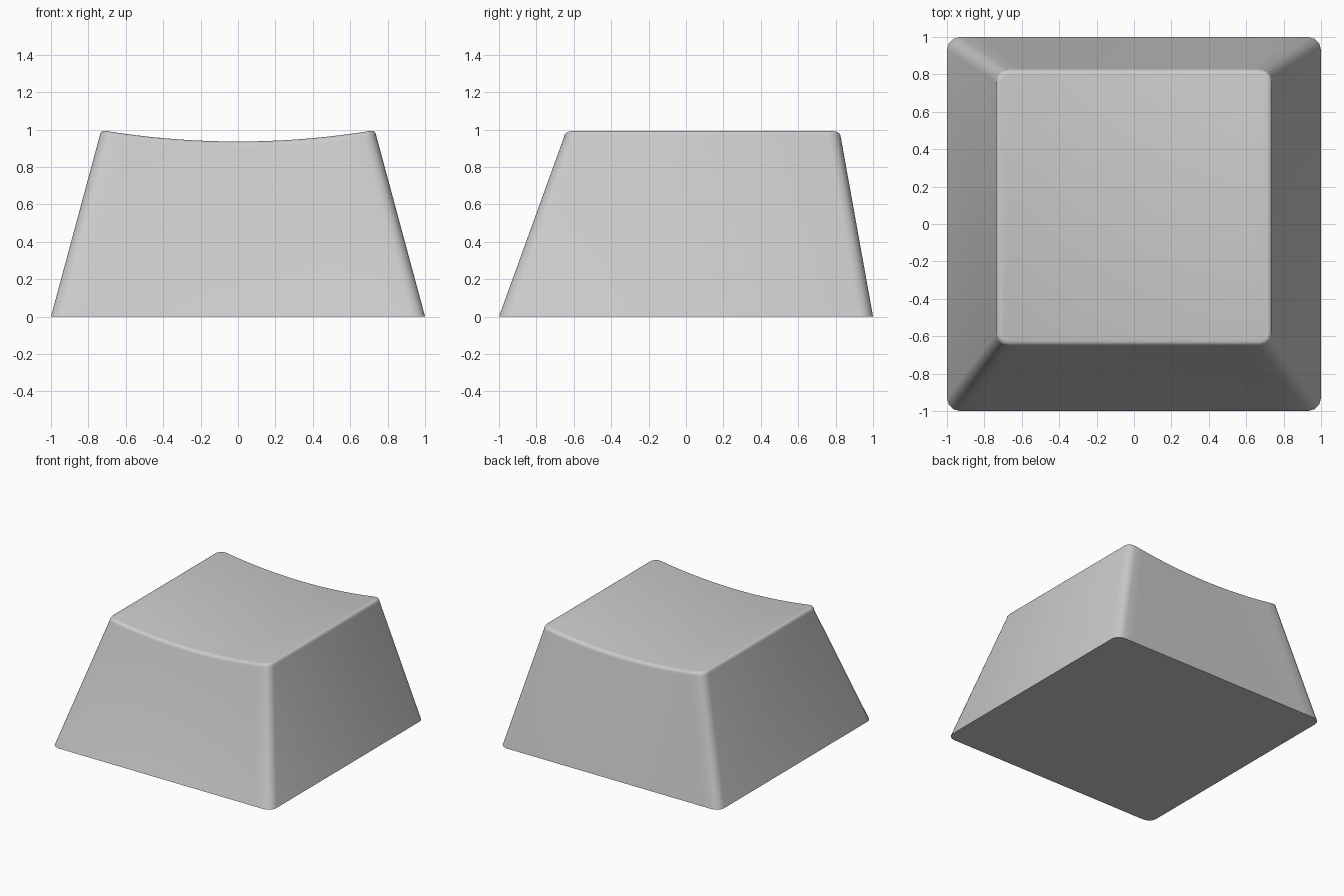
import bpy, bmesh, math

if "Cube" in bpy.data.objects:
    bpy.data.objects.remove(bpy.data.objects["Cube"])


def outline(hw, y0, y1, r, corner=3, span=20):
    """Rounded rectangle: front edge left to right, then back edge right to left."""
    arc = [(r * (1 - math.cos(a)), r * (1 - math.sin(a)))
           for a in (math.pi / 2 * i / corner for i in range(corner + 1))]
    left = [(-hw + dx, dy) for dx, dy in arc]
    inner = hw - r
    mid = [(-inner + 2 * inner * i / span, 0) for i in range(1, span)]
    half = left + mid + [(-x, d) for x, d in reversed(left)]
    return [(x, y0 + d) for x, d in half] + [(x, y1 - d) for x, d in reversed(half)]


def dish(x):
    """Height of the scooped top."""
    return 0.936 + 0.057 * (x / 0.71) ** 2


bm = bmesh.new()

# Base ring, then rings rolling over the top edge
rings = [[bm.verts.new((x, y, 0)) for x, y in outline(1, -1, 1, 0.07)]]
R, STEPS = 0.03, 4
for s in range(STEPS + 1):
    a = math.pi / 2 * s / STEPS
    d = R * (1 - math.cos(a))
    drop = R * (1 - math.sin(a))
    pts = outline(0.739 - d, -0.653 + d, 0.828 - d, 0.065 - d)
    rings.append([bm.verts.new((x, y, dish(x) - drop)) for x, y in pts])

# Walls and rounded edge
n = len(rings[0])
for lo, hi in zip(rings, rings[1:]):
    for i in range(n):
        j = (i + 1) % n
        bm.faces.new((lo[i], lo[j], hi[j], hi[i]))

# Dished top as front-to-back strips, flat underside
top = rings[-1]
for i in range(n // 2 - 1):
    bm.faces.new((top[i], top[i + 1], top[n - 2 - i], top[n - 1 - i]))
bm.faces.new(list(reversed(rings[0])))
bmesh.ops.recalc_face_normals(bm, faces=bm.faces[:])

mesh = bpy.data.meshes.new("keycap")
bm.to_mesh(mesh)
bm.free()
keycap = bpy.data.objects.new("keycap", mesh)
bpy.context.collection.objects.link(keycap)
bpy.context.view_layer.objects.active = keycap
keycap.select_set(True)
bpy.ops.object.shade_smooth_by_angle(angle=math.radians(40))
